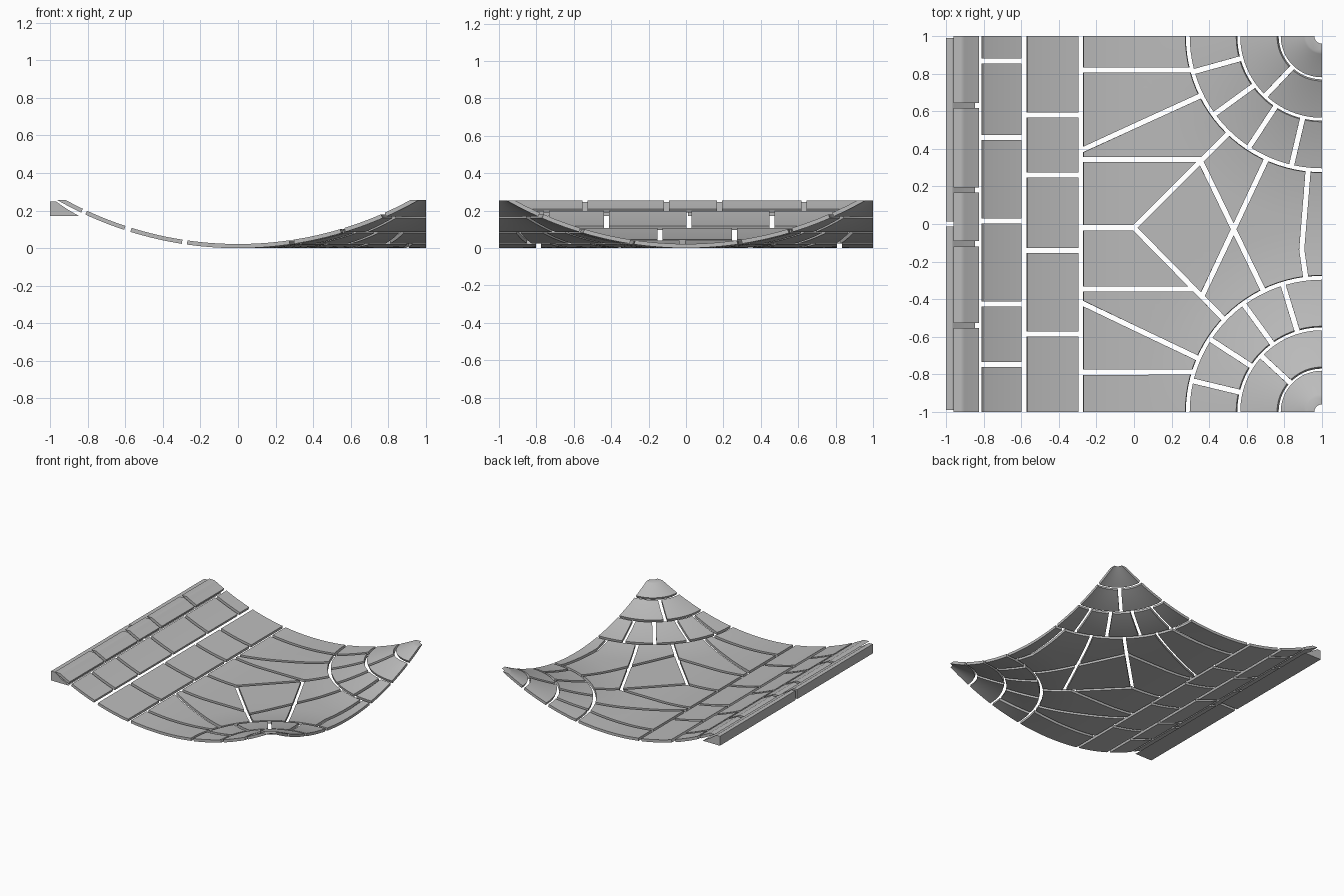
import bpy, bmesh, math
from mathutils import Vector

if "Cube" in bpy.data.objects:
    bpy.data.objects.remove(bpy.data.objects["Cube"])

R = 1.935       # radius of the upward sweep
THICK = 0.022   # tile thickness
GAP = 0.027     # joint width
RIM = 0.255     # level where the tiles are trimmed flat

stone = bpy.data.materials.new("grey stone")
stone.use_nodes = True
stone.diffuse_color = (0.5, 0.5, 0.5, 1)
stone.node_tree.nodes["Principled BSDF"].inputs["Base Color"].default_value = (0.5, 0.5, 0.5, 1)


def warp(x, y, h):
    """Bend a flat point: a trough wall on -x, a funnel at each +x corner."""
    p = Vector((x, y))
    if x < 0:
        u, s = Vector((-1, 0)), -x
    else:
        v = Vector((1, 1 if y >= 0 else -1)) - p
        d = v.length
        u, s = v.normalized(), max(0, 1 - d)
    sin = s / R
    p -= u * h * sin
    return Vector((p.x, p.y, R - (R - h) * math.sqrt(1 - sin * sin)))


def add_slab(bm, nu, nv, place):
    """Closed grid slab; place(u, v) gives the flat position of each corner."""
    layers = []
    for h in (0, THICK):
        layers.append([[bm.verts.new((*place(i / nu, j / nv), h))
                        for j in range(nv + 1)] for i in range(nu + 1)])
    low, top = layers
    for i in range(nu):
        for j in range(nv):
            for g in layers:
                bm.faces.new((g[i][j], g[i + 1][j], g[i + 1][j + 1], g[i][j + 1]))
    rim = [(i, 0) for i in range(nu)] + [(nu, j) for j in range(nv)]
    rim += [(i, nv) for i in range(nu, 0, -1)] + [(0, j) for j in range(nv, 0, -1)]
    for (a, b), (c, d) in zip(rim, rim[1:] + rim[:1]):
        bm.faces.new((low[a][b], low[c][d], top[c][d], top[a][b]))


def bend(bm, trim=False):
    for v in bm.verts:
        v.co = warp(*v.co)
    if trim:
        bmesh.ops.bisect_plane(bm, geom=bm.verts[:] + bm.edges[:] + bm.faces[:],
                               plane_co=(0, 0, RIM), plane_no=(0, 0, 1), clear_outer=True)
        bmesh.ops.holes_fill(bm, edges=[e for e in bm.edges if e.is_boundary], sides=0)
    bmesh.ops.recalc_face_normals(bm, faces=bm.faces[:])


def make_object(name, bm):
    mesh = bpy.data.meshes.new(name)
    bm.to_mesh(mesh)
    bm.free()
    ob = bpy.data.objects.new(name, mesh)
    bpy.context.collection.objects.link(ob)
    return ob


def finish(ob):
    ob.data.materials.clear()
    ob.data.materials.append(stone)
    ob.data.shade_smooth()
    ob.data.set_sharp_from_angle(angle=math.radians(30))


# Straight tile rows climbing the -x side
def tile_row(name, s0, s1, joints, trim=False):
    bm = bmesh.new()
    cuts = [-1 - GAP / 2] + joints + [1 + GAP / 2]
    for a, b in zip(cuts, cuts[1:]):
        y0, y1 = a + GAP / 2, b - GAP / 2
        add_slab(bm, 8, 1, lambda u, v: (-s0 - (s1 - s0) * u, y0 + (y1 - y0) * v))
    bend(bm, trim)
    finish(make_object(name, bm))


tile_row("top_tile_row", 0.835, 0.99, [-0.54, -0.105, 0.18, 0.63], trim=True)
tile_row("middle_tile_row", 0.606, 0.813, [-0.747, -0.425, 0.015, 0.46, 0.867])
tile_row("lower_tile_row", 0.299, 0.573, [-0.585, -0.14, 0.26, 0.58])


# Ring tiles around each funnel corner; joint angles run from the -x direction
def tile_ring(name, side, r0, r1, joints, trim=False):
    bm = bmesh.new()
    cuts = [0] + joints + [90]
    for k, (a, b) in enumerate(zip(cuts, cuts[1:])):
        off0 = GAP / 2 if k else 0
        off1 = GAP / 2 if k < len(joints) else 0

        def place(u, v):
            r = r0 + (r1 - r0) * u
            t0 = math.radians(a) + off0 / r
            t1 = math.radians(b) - off1 / r
            t = t0 + (t1 - t0) * v
            return 1 - r * math.cos(t), side * (1 - r * math.sin(t))

        add_slab(bm, 8, max(4, round((b - a) / 4)), place)
    bend(bm, trim)
    finish(make_object(name, bm))


for label, side, outer, inner in (("back", 1, [15.5, 36, 56.7, 76.8], [46.5]),
                                  ("front", -1, [13.5, 33, 54, 73], [42.7])):
    tile_ring(label + "_outer_ring", side, 0.45, 0.70, outer)
    tile_ring(label + "_inner_ring", side, 0.23, 0.428, inner)
    tile_ring(label + "_corner_cap", side, 0.01, 0.21, [], trim=True)

# Central paving: one flat slab cut along its joints, then bent
EDGE = -0.272
bm = bmesh.new()
add_slab(bm, 28, 44, lambda u, v: (EDGE + (1 - EDGE) * u, 2 * v - 1))
bmesh.ops.recalc_face_normals(bm, faces=bm.faces[:])
field = make_object("central_paving", bm)

OUT = EDGE - 0.05
joints = [
    ((OUT, 0.82), (0.38, 0.82)), ((OUT, 0.374), (0.40, 0.703)),
    ((OUT, 0.344), (0.355, 0.344)), ((0, -0.02), (0.54, 0.52)),
    ((OUT, -0.02), (0, -0.02)), ((0, -0.02), (0.52, -0.548)),
    ((OUT, -0.347), (0.33, -0.347)), ((OUT, -0.40), (0.39, -0.738)),
    ((OUT, -0.789), (0.37, -0.789)), ((0.36, -0.39), (0.735, 0.408)),
    ((0.355, 0.335), (0.72, -0.42)), ((0.932, 0.35), (0.893, -0.136)),
    ((0.893, -0.136), (0.925, -0.36)),
]
cutters = []
for a, b in joints:
    a, b = Vector(a), Vector(b)
    bm = bmesh.new()
    bmesh.ops.create_cube(bm, size=1)
    ob = make_object("joint_cutter", bm)
    ob.scale = ((b - a).length + 0.006, GAP, 0.2)
    ob.location = (*((a + b) / 2), 0)
    ob.rotation_euler.z = math.atan2(b.y - a.y, b.x - a.x)
    cutters.append(ob)
for side in (1, -1):
    bm = bmesh.new()
    bmesh.ops.create_cone(bm, cap_ends=True, segments=96, radius1=0.724, radius2=0.724, depth=0.2)
    ob = make_object("corner_cutter", bm)
    ob.location = (1, side, 0)
    cutters.append(ob)
for ob in cutters:
    ob.hide_render = True
    mod = field.modifiers.new("cut", "BOOLEAN")
    mod.operation, mod.solver, mod.object = "DIFFERENCE", "EXACT", ob

bpy.context.view_layer.update()
bm = bmesh.new()
bm.from_object(field, bpy.context.evaluated_depsgraph_get())
field.modifiers.clear()
for ob in cutters:
    bpy.data.objects.remove(ob)
bmesh.ops.triangulate(bm, faces=bm.faces[:])
bend(bm)
bm.to_mesh(field.data)
bm.free()
finish(field)

# Backing ledge under the top row, in two lengths
profile = [(-1, 0.17), (-0.845, 0.17), (-0.91, 0.208), (-0.967, 0.247), (-1, 0.247)]
for name, y0, y1 in (("front_ledge", -0.99, -0.012), ("back_ledge", 0.012, 0.99)):
    bm = bmesh.new()
    face = bm.faces.new([bm.verts.new((x, y0, z)) for x, z in profile])
    ext = bmesh.ops.extrude_face_region(bm, geom=[face])["geom"]
    bmesh.ops.translate(bm, vec=(0, y1 - y0, 0),
                        verts=[g for g in ext if isinstance(g, bmesh.types.BMVert)])
    bmesh.ops.recalc_face_normals(bm, faces=bm.faces[:])
    finish(make_object(name, bm))
